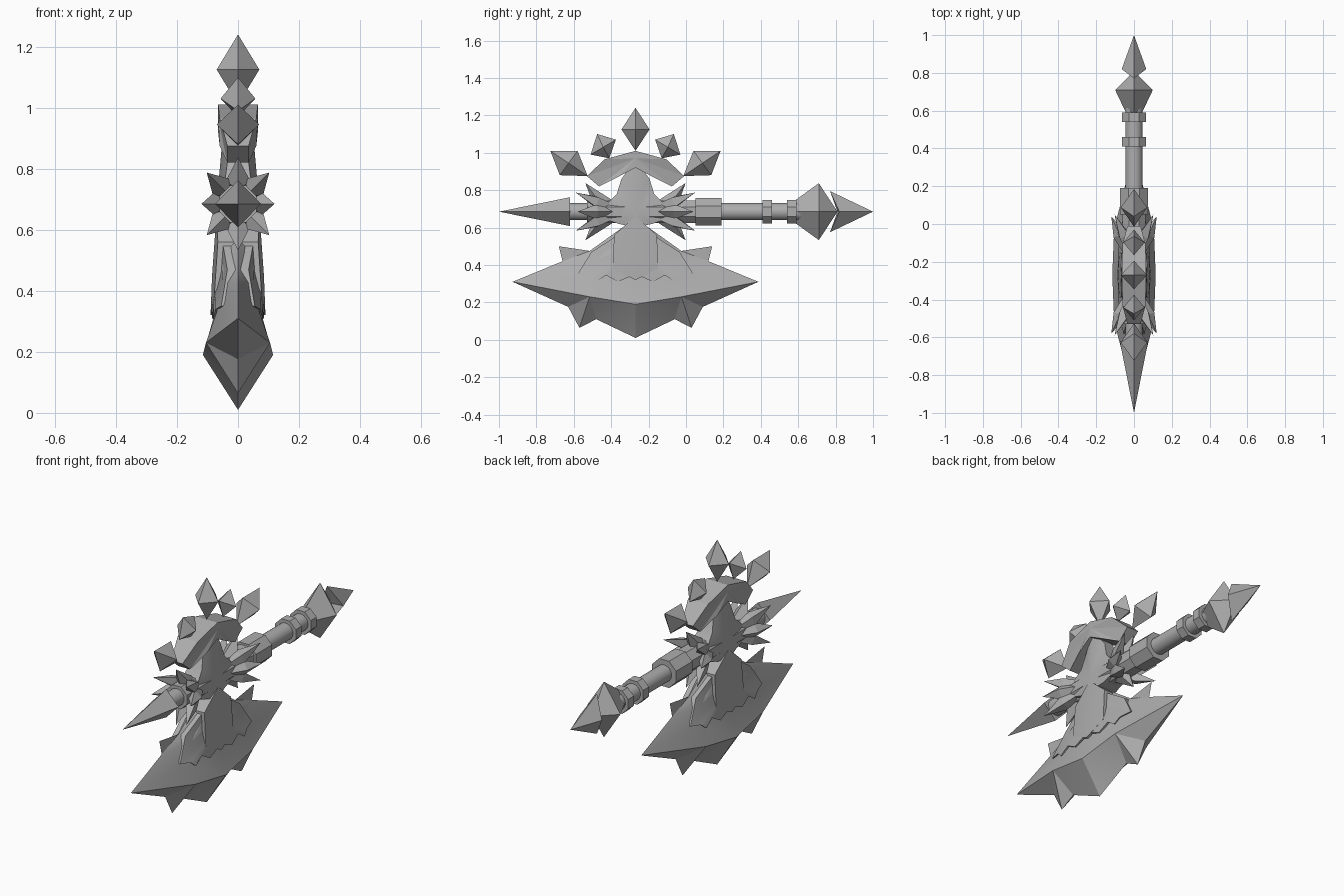
import bpy, bmesh, math
from mathutils import Vector

if "Cube" in bpy.data.objects:
    bpy.data.objects.remove(bpy.data.objects["Cube"])

MID = -0.27    # y of the axe head's symmetry plane
AXIS = 0.685   # height of the handle axis

steel = bpy.data.materials.new("grey_steel")
steel.use_nodes = True
steel.diffuse_color = (0.42, 0.42, 0.42, 1)
steel.node_tree.nodes["Principled BSDF"].inputs["Base Color"].default_value = (0.42, 0.42, 0.42, 1)


def finish(name, bm, smooth=0):
    bmesh.ops.remove_doubles(bm, verts=bm.verts, dist=0.0005)
    bmesh.ops.recalc_face_normals(bm, faces=bm.faces)
    mesh = bpy.data.meshes.new(name)
    bm.to_mesh(mesh)
    bm.free()
    mesh.materials.append(steel)
    ob = bpy.data.objects.new(name, mesh)
    bpy.context.collection.objects.link(ob)
    if smooth:
        bpy.ops.object.select_all(action="DESELECT")
        ob.select_set(True)
        bpy.context.view_layer.objects.active = ob
        bpy.ops.object.shade_smooth_by_angle(angle=math.radians(smooth))
    return ob


def quarter(name, polys, smooth=0):
    """Mirror polygons of (distance from MID, x, z) to all four quarters."""
    bm = bmesh.new()
    for sx in (1, -1):
        for sy in (1, -1):
            for poly in polys:
                bm.faces.new([bm.verts.new((sx * x, MID + sy * d, z)) for d, x, z in poly])
    return finish(name, bm, smooth)


def slab(name, centre, rim, smooth=0):
    """Raised plate: a fan around centre, with walls down to x = 0."""
    polys = []
    for a, b in zip(rim, rim[1:]):
        polys.append((centre, a, b))
        polys.append((a, (a[0], 0, a[2]), (b[0], 0, b[2]), b))
    return quarter(name, polys, smooth)


def crystal(name, tip, base, ring):
    bm = bmesh.new()
    t, b = bm.verts.new(tip), bm.verts.new(base)
    r = [bm.verts.new(p) for p in ring]
    for i in range(4):
        for end in (t, b):
            bm.faces.new((end, r[i], r[(i + 1) % 4]))
    return finish(name, bm)


def flat_crystal(name, tip, base, side_a, side_b, half):
    """Crystal from four (y, z) corners, half as deep each way in x."""
    my, mz = [(p + q) / 2 for p, q in zip(side_a, side_b)]
    crystal(name, (0, *tip), (0, *base),
            [(0, *side_a), (half, my, mz), (0, *side_b), (-half, my, mz)])


def tube(name, y0, y1, radius, sides, smooth=0):
    bm = bmesh.new()
    bmesh.ops.create_cone(bm, cap_ends=True, segments=sides, radius1=radius,
                          radius2=radius, depth=y1 - y0)
    for v in bm.verts:
        p = v.co.copy()
        turn = math.pi / sides
        x = p.x * math.cos(turn) - p.y * math.sin(turn)
        z = p.x * math.sin(turn) + p.y * math.cos(turn)
        v.co = (x, (y0 + y1) / 2 + p.z, AXIS + z)
    return finish(name, bm, smooth)


# Blade: sharp jagged outline with a thick ridge above the cutting edge
tip, notch, horn, shoulder = (.657, 0, .31), (.39, 0, .42), (.41, 0, .50), (.245, 0, .475)
neck, high0, high1 = (0, 0, .65), (0, .055, .60), (.2, .05, .43)
low0, low1 = (0, .075, .33), (.245, .07, .33)
ridge0, ridge1 = (0, .115, .19), (.245, .105, .23)
edge = [(.36, 0, .176), (.30, 0, .064), (.21, 0, .11), (0, 0, .01)]
quarter("blade", [
    (tip, notch, low1), (tip, low1, ridge1), (notch, horn, shoulder),
    (notch, shoulder, high1), (notch, high1, low1),
    (shoulder, neck, high0, high1), (high1, high0, low0, low1),
    (low1, low0, ridge0, ridge1), (tip, ridge1, edge[0]),
    (ridge1, edge[0], edge[1]), (ridge1, edge[1], edge[2]),
    (ridge1, edge[2], ridge0), (ridge0, edge[2], edge[3])], 25)

# Jagged mantle and central shield lying over the blade
slab("blade_mantle", (0, .075, .45), [
    (0, .062, .62), (.235, .035, .47), (.31, .055, .35), (.245, .073, .34),
    (.21, .082, .31), (.16, .08, .347), (.095, .086, .31), (0, .085, .35)], 40)
slab("centre_shield", (0, .085, .45), [
    (0, .07, .66), (.115, .066, .56), (.12, .078, .38), (0, .09, .32)], 40)

# Hub: upright wedge with arms along the handle
slab("hub", (0, .07, AXIS), [
    (0, .045, .965), (.075, .03, .86), (.1, .04, .78), (.15, .05, .73),
    (.15, .05, .64), (.09, .05, .62), (0, .07, .60)], 40)

# Crown arch and its floating crystals
slab("crown_arch", (0, .065, .97), [
    (0, .065, 1.01), (.165, .06, .965), (.26, .035, .875),
    (.195, .035, .82), (.085, .06, .875), (0, .065, .92)])
flat_crystal("crown_top_crystal", (MID, 1.24), (MID, 1.01),
             (MID - .075, 1.125), (MID + .075, 1.125), .07)
for s, label in ((-1, "front"), (1, "back")):
    def at(d, z):
        return (MID + s * d, z)
    flat_crystal("crown_small_crystal_" + label, at(.205, 1.10), at(.14, .97),
                 at(.105, 1.07), at(.24, .99), .057)
    flat_crystal("crown_side_crystal_" + label, at(.455, 1.01), at(.255, .875),
                 at(.31, 1.01), at(.405, .88), .07)

    # Collar of eight flaring spikes
    for k in range(8):
        a = k * math.pi / 4
        out = Vector((math.cos(a), 0, math.sin(a)))
        side = Vector((-math.sin(a), 0, math.cos(a)))
        reach, radius = ((.32, .145) if k % 2 else (.31, .12) if k % 4 == 0 else (.268, .153))
        origin = Vector((0, MID, AXIS))
        along = Vector((0, s, 0))
        base = origin + along * .09 + out * .04
        end = origin + along * reach + out * radius
        waist = origin + along * .21 + out * .075
        normal = (end - base).cross(side).normalized()
        crystal(f"collar_spike_{label}_{k + 1}", end, base,
                [waist + side * .04, waist + normal * .035,
                 waist - side * .04, waist - normal * .035])

# Handle, sleeve and rings
tube("handle", -.64, .62, .046, 20, 40)
tube("hub_core", -.53, .06, .066, 8)
tube("sleeve", .05, .19, .079, 8)
for i, y in enumerate((.41, .54)):
    tube(f"handle_ring_{i + 1}", y, y + .05, .068, 8)


def diamond(y_side, half_x, y_top, half_z):
    return [(half_x, y_side, AXIS), (0, y_top, AXIS + half_z),
            (-half_x, y_side, AXIS), (0, y_top, AXIS - half_z)]


# Front spike, pommel and end spike
crystal("front_spike", (0, -1, AXIS), (0, -.62, AXIS), diamond(-.62, .075, -.62, .077))
crystal("pommel", (0, .81, AXIS), (0, .50, AXIS), diamond(.71, .1, .71, .152))
crystal("end_spike", (0, 1, AXIS), (0, .81, AXIS), diamond(.82, .065, .77, .11))
